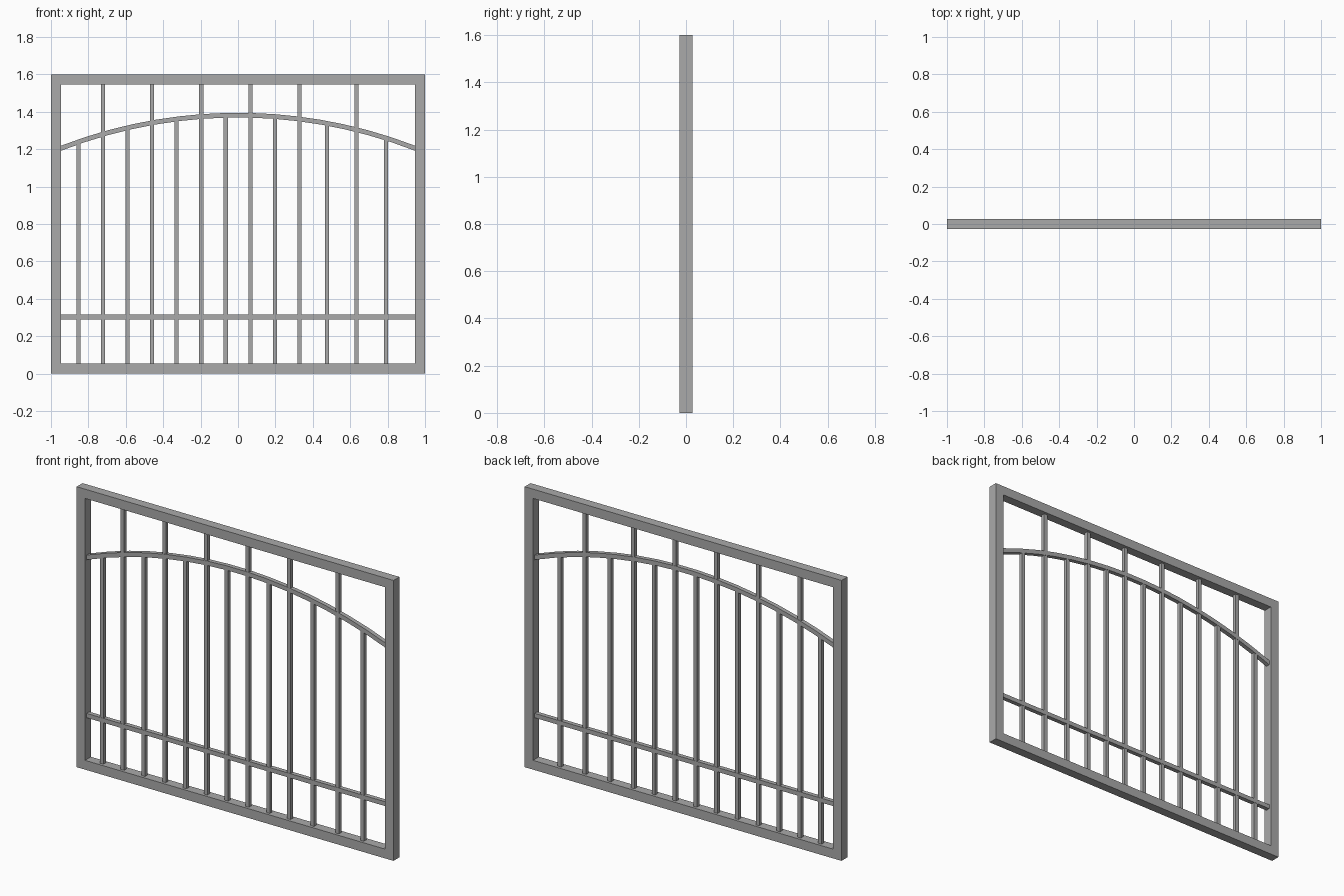
import bpy, bmesh, math

old = bpy.data.objects.get("Cube")
if old:
    bpy.data.objects.remove(old, do_unlink=True)

steel = bpy.data.materials.new("grey steel")
steel.use_nodes = True
grey = (0.4, 0.4, 0.4, 1)
steel.diffuse_color = grey
steel.node_tree.nodes["Principled BSDF"].inputs["Base Color"].default_value = grey

HALF_W, HEIGHT, FRAME = 1.0, 1.6, 0.053
IN_X = HALF_W - FRAME
BAR, RAIL = 0.022, 0.025
ARCH_END, ARCH_TOP = 1.205, 1.382
SAG = ARCH_TOP - ARCH_END
RADIUS = (IN_X ** 2 + SAG ** 2) / (2 * SAG)


def ribbon(name, outer, inner, depth, closed=False):
    """Solid between two matching x-z outlines, centred on y = 0."""
    bm = bmesh.new()
    rings = [[bm.verts.new((x, y, z)) for x, z in line]
             for line, y in ((outer, -depth / 2), (inner, -depth / 2),
                             (inner, depth / 2), (outer, depth / 2))]
    n = len(outer)
    for i in range(n if closed else n - 1):
        j = (i + 1) % n
        for a, b in zip(rings, rings[1:] + rings[:1]):
            bm.faces.new((a[i], a[j], b[j], b[i]))
    if not closed:
        for i in (0, n - 1):
            bm.faces.new([r[i] for r in rings])
    bmesh.ops.recalc_face_normals(bm, faces=bm.faces)
    mesh = bpy.data.meshes.new(name)
    bm.to_mesh(mesh)
    bm.free()
    mesh.materials.append(steel)
    obj = bpy.data.objects.new(name, mesh)
    bpy.context.collection.objects.link(obj)
    return obj


def box(name, x0, x1, z0, z1, depth):
    return ribbon(name, [(x0, z1), (x1, z1)], [(x0, z0), (x1, z0)], depth)


def rectangle(inset):
    x, lo, hi = HALF_W - inset, inset, HEIGHT - inset
    return [(-x, lo), (x, lo), (x, hi), (-x, hi)]


def arch_z(x):
    return ARCH_TOP - RADIUS + math.sqrt(RADIUS ** 2 - x ** 2)


# Outer frame
ribbon("frame", rectangle(0), rectangle(FRAME), FRAME, closed=True)

# Straight lower rail
box("lower_rail", -IN_X, IN_X, 0.303 - RAIL / 2, 0.303 + RAIL / 2, RAIL)

# Arched upper rail, ends cut flush with the posts
SEGMENTS = 15
xs = [IN_X * (2 * i / SEGMENTS - 1) for i in range(SEGMENTS + 1)]
half = [RAIL / 2 / math.sqrt(1 - (x / RADIUS) ** 2) for x in xs]
ribbon("arched_rail", [(x, arch_z(x) + h) for x, h in zip(xs, half)],
       [(x, arch_z(x) - h) for x, h in zip(xs, half)], RAIL)

# Upright bars: every second one passes the arch and reaches the top
bar_xs = [-0.853 + 0.1313 * i for i in range(10)] + [0.476, 0.634, 0.791]
for i, x in enumerate(bar_xs):
    tall = i % 2 == 1
    top = HEIGHT - FRAME if tall else arch_z(x)
    box("tall_bar" if tall else "short_bar",
        x - BAR / 2, x + BAR / 2, FRAME, top, BAR)
